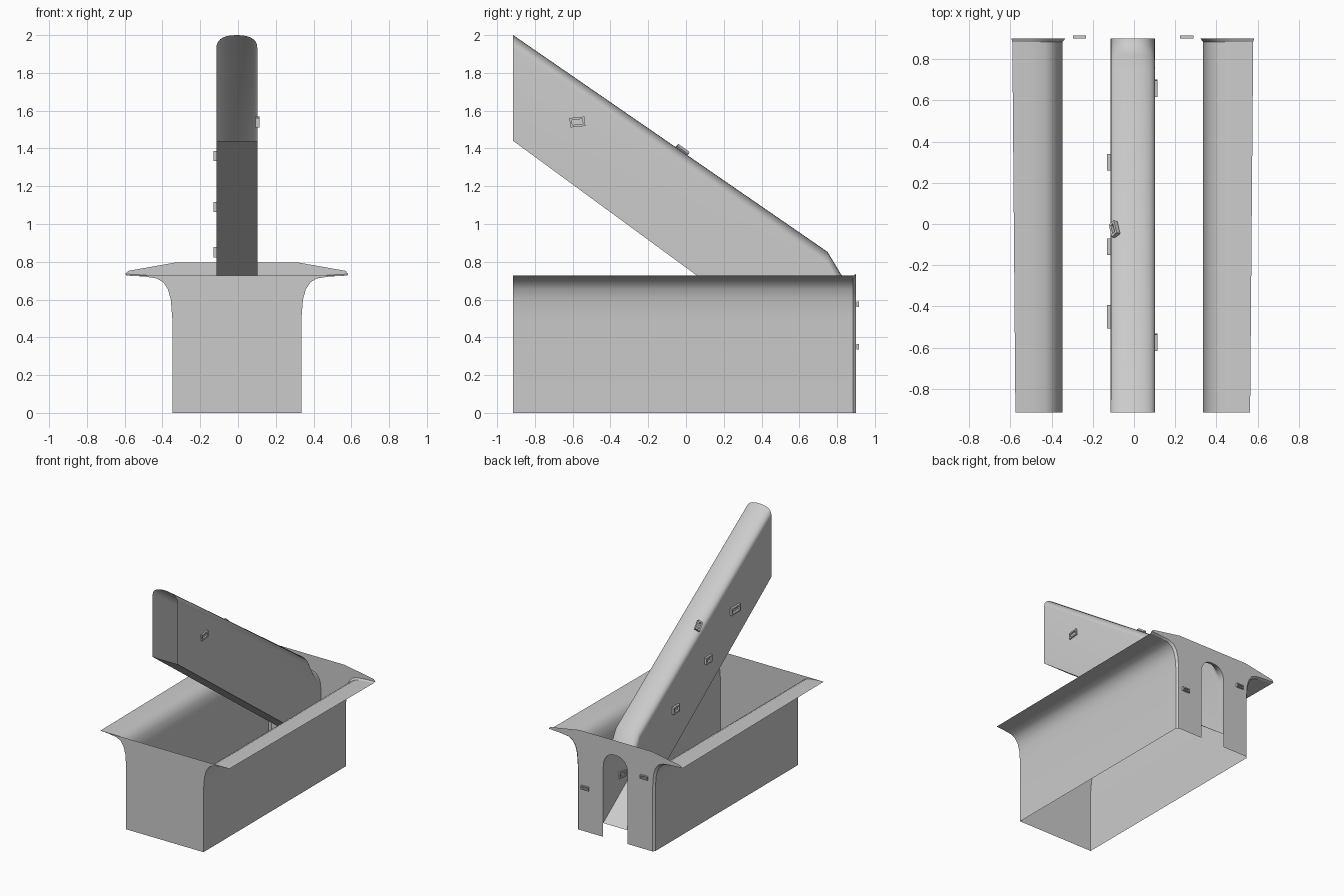
import bpy, math
from mathutils import Vector, Matrix

if "Cube" in bpy.data.objects:
    bpy.data.objects.remove(bpy.data.objects["Cube"])

CX, FRONT, BACK = -0.006, -0.915, 0.90
SLOPE = math.atan2(-1.15, 1.665)


def make(name, verts, faces, smooth=True):
    me = bpy.data.meshes.new(name)
    me.from_pydata([tuple(v) for v in verts], [], faces)
    me.update()
    ob = bpy.data.objects.new(name, me)
    bpy.context.collection.objects.link(ob)
    if smooth:
        bpy.ops.object.select_all(action='DESELECT')
        ob.select_set(True)
        bpy.context.view_layer.objects.active = ob
        bpy.ops.object.shade_smooth_by_angle(angle=math.radians(32))
    return ob


def loft(name, rows, closed=False):
    n = len(rows[0])
    verts = [v for r in rows for v in r]
    faces = []
    for i in range(len(rows) - 1):
        for j in range(n if closed else n - 1):
            k = (j + 1) % n
            faces.append((i * n + j, i * n + k, (i + 1) * n + k, (i + 1) * n + j))
    return make(name, verts, faces)


# Flared trough profiles (half width, height)
wall = [(.342, 0), (.342, .5), (.350, .60), (.365, .655), (.39, .692), (.425, .712), (.49, .722), (.57, .727)]
wide = wall[:-1] + [(.585, .727)]
inner = [(.328, 0), (.328, .5), (.336, .61), (.352, .667), (.38, .705), (.418, .722), (.49, .73), (.59, .735)]

# Side walls with a narrow chamfer at the back
for s, side in ((-1, "left"), (1, "right")):
    rows = [[(CX + s * x, y, z) for x, z in p]
            for p, y in ((wall, FRONT), (wide, .885), (inner, BACK))]
    loft(side + "_wall", rows[:2])
    loft(side + "_rear_chamfer", rows[1:])


def plate(name, outline, y):
    make(name, [(CX + x, y, z) for x, z in outline], [tuple(range(len(outline)))], False)


def arch(top, drop, bottom, steps=14, hw=.108):
    """Round-topped section from right foot over to left foot."""
    pts = [(hw, bottom)]
    for i in range(steps + 1):
        a = math.pi * i / steps
        c, s = math.cos(a), math.sin(a)
        pts.append((hw * math.copysign(abs(c) ** .85, c), top - drop + drop * s ** .85))
    return pts + [(-hw, bottom)]


# Front wall, and rear wall with an arched doorway
plate("front_wall", [(-x, z) for x, z in wall] + wall[::-1], FRONT)
crown = [(.575, .752), (.32, .797)]
plate("rear_wall", [(-x, z) for x, z in inner + crown] + (inner + crown)[::-1]
      + arch(.68, .13, 0), BACK)


# Sloping open-ended chute ending at the doorway
def floor_z(y):
    return 1.44 - .733 * (y - FRONT)


stations = [(FRONT, 2.0, .065), (.75, .852, .07), (.82, .735, .10), (.865, .69, .125), (BACK, .68, .13)]
loft("sloping_chute", [[(CX + x, y, z) for x, z in arch(t, d, floor_z(y))]
                       for y, t, d in stations], closed=True)


# Small rectangular ring fittings
def ring(name, loc, normal, tilt=0.0, length=.08, height=.045, depth=.022, bar=.012):
    n = Vector(normal).normalized()
    u = Vector((0, 1, 0)) if abs(n.x) > .5 else Vector((1, 0, 0))
    u = (u - n * u.dot(n)).normalized()
    u = Matrix.Rotation(tilt, 3, n) @ u
    v = n.cross(u)
    sec = [(0, -1), (0, 1), (bar, 1), (bar, -1)]
    verts, faces = [], []
    for a, b in ((-1, -1), (1, -1), (1, 1), (-1, 1)):
        for inset, d in sec:
            verts.append(Vector(loc) + u * a * (length / 2 - inset)
                         + v * b * (height / 2 - inset) + n * d * depth / 2)
    for i in range(4):
        for j in range(4):
            k, m = (i + 1) % 4, (j + 1) % 4
            faces.append((i * 4 + j, k * 4 + j, k * 4 + m, i * 4 + m))
    make(name, verts, faces, False)


for i, (y, z, l) in enumerate([(-.45, 1.36, .115), (-.11, 1.09, .08), (.30, .85, .08)]):
    ring(f"left_chute_fitting_{i + 1}", (-.12, y, z), (-1, 0, 0), 0, l, .055)
ring("upper_chute_fitting", (-.095, -.025, 1.385), (-.8, .25, .6), -SLOPE, .075, .04)
for i, (y, z) in enumerate([(-.575, 1.54), (.66, .41)]):
    ring(f"right_chute_fitting_{i + 1}", (.103, y, z), (1, 0, 0), .1, .08, .05)
for i, (x, z) in enumerate([(-.265, .575), (.257, .35)]):
    ring(f"rear_wall_fitting_{i + 1}", (x, .909, z), (0, 1, 0), 0, .065, .03, .014, .008)
